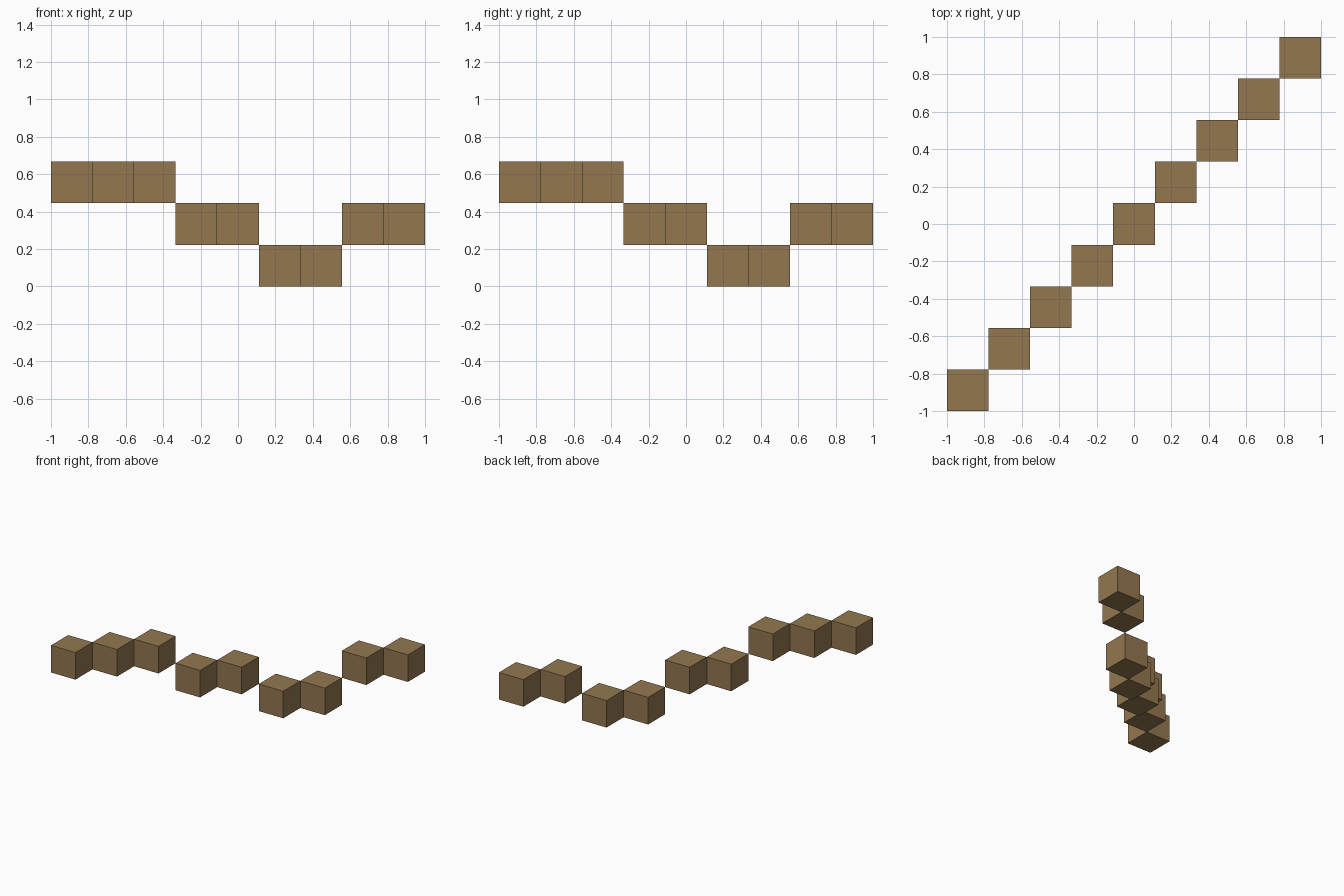
import bpy

default_cube = bpy.data.objects.get("Cube")
if default_cube:
    bpy.data.objects.remove(default_cube, do_unlink=True)

# Single earthy brown for every block
brown = bpy.data.materials.new("earth_brown")
brown.use_nodes = True
color = (0.29, 0.185, 0.08, 1)
brown.diffuse_color = color
bsdf = brown.node_tree.nodes["Principled BSDF"]
bsdf.inputs["Base Color"].default_value = color
bsdf.inputs["Roughness"].default_value = 0.9

# Diagonal path of blocks, each resting on one of three height levels
levels = [2, 2, 2, 1, 1, 0, 0, 1, 1]
size = 2 / len(levels)

for i, level in enumerate(levels):
    offset = -1 + (i + 0.5) * size
    bpy.ops.mesh.primitive_cube_add(
        size=size, location=(offset, offset, (level + 0.5) * size))
    block = bpy.context.object
    block.name = f"path_block_{i + 1}"
    block.data.materials.append(brown)
